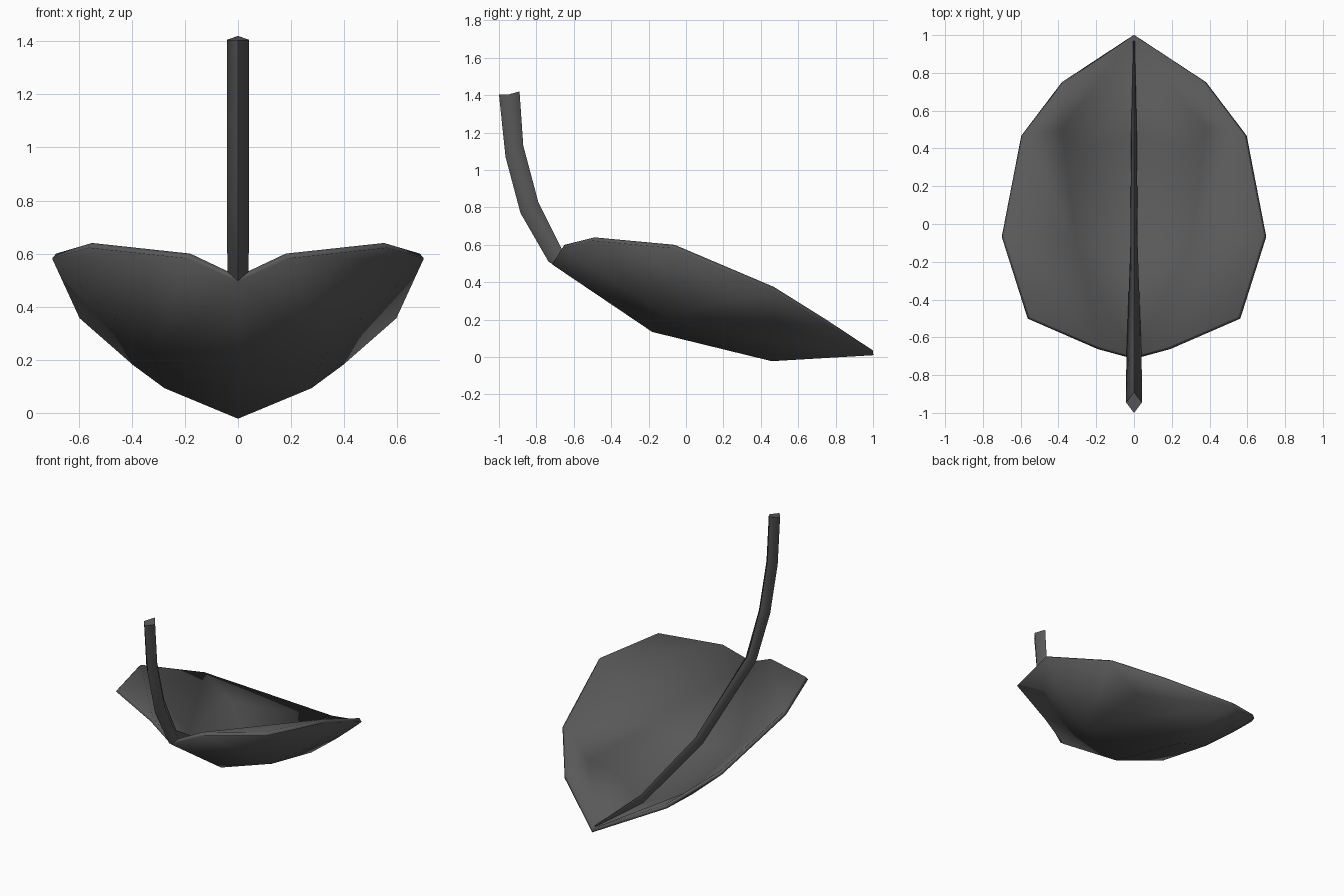
import bpy, bmesh

if "Cube" in bpy.data.objects:
    bpy.data.objects.remove(bpy.data.objects["Cube"])

mat = bpy.data.materials.new("dark_grey")
mat.diffuse_color = (0.1, 0.1, 0.1, 1)
mat.use_nodes = True
mat.node_tree.nodes["Principled BSDF"].inputs["Base Color"].default_value = mat.diffuse_color


def make_object(name, verts, faces, angle):
    mesh = bpy.data.meshes.new(name)
    mesh.from_pydata(verts, [], faces)
    bm = bmesh.new()
    bm.from_mesh(mesh)
    bmesh.ops.remove_doubles(bm, verts=bm.verts, dist=0.001)
    bmesh.ops.recalc_face_normals(bm, faces=bm.faces)
    if sum(f.normal.z for f in bm.faces) < -0.5:
        bmesh.ops.reverse_faces(bm, faces=bm.faces)
    bm.to_mesh(mesh)
    bm.free()
    mesh.materials.append(mat)
    ob = bpy.data.objects.new(name, mesh)
    bpy.context.collection.objects.link(ob)
    bpy.ops.object.select_all(action='DESELECT')
    ob.select_set(True)
    bpy.context.view_layer.objects.active = ob
    bpy.ops.object.shade_smooth_by_angle(angle=angle)
    return ob


# Leaf blade: rows from base to tip (centre, middle, edge)
half = [
    (0, -0.70, 0.515), (0.18, -0.65, 0.60), (0.55, -0.49, 0.64),
    (0, -0.17, 0.157), (0.31, -0.09, 0.235), (0.685, -0.06, 0.60),
    (0, 0.46, 0.003), (0.265, 0.39, 0.115), (0.58, 0.47, 0.375),
    (0.38, 0.50, 0.20), (0.37, 0.75, 0.20), (0, 1.0, 0.035),
]
faces = [(0, 1, 4, 3), (1, 2, 5, 4), (3, 4, 7, 6), (4, 5, 8), (4, 8, 9, 7),
         (6, 7, 11), (7, 9, 11), (9, 10, 11), (9, 8, 10)]
verts, polys = [], []
for s in (1, -1):
    o = len(verts)
    verts += [(x * s, y, z) for x, y, z in half]
    polys += [tuple(i + o for i in f) for f in faces]
leaf = make_object("leaf_blade", verts, polys, 1.2)
solid = leaf.modifiers.new("thickness", "SOLIDIFY")
solid.thickness = 0.025
solid.offset = -1

# Stem running on as a slim midrib: diamond (outer y, z, inner y, z, side y, z, half width)
path = [
    (-1.0, 1.405, -0.89, 1.42, -0.945, 1.405, 0.042),
    (-0.965, 1.07, -0.87, 1.13, -0.92, 1.10, 0.042),
    (-0.885, 0.77, -0.79, 0.83, -0.84, 0.80, 0.042),
    (-0.735, 0.51, -0.66, 0.57, -0.695, 0.535, 0.04),
    (-0.17, 0.155, -0.10, 0.23, -0.14, 0.19, 0.02),
    (0.46, 0.001, 0.48, 0.066, 0.47, 0.03, 0.015),
    (0.97, 0.035, 0.97, 0.045, 0.97, 0.04, 0.004),
]
verts, quads = [], []
for oy, oz, iy, iz, my, mz, w in path:
    verts += [(0, oy, oz), (w, my, mz), (0, iy, iz), (-w, my, mz)]
for r in range(len(path) - 1):
    for k in range(4):
        a, b = r * 4 + k, r * 4 + (k + 1) % 4
        quads.append((a, b, b + 4, a + 4))
n = len(verts)
quads += [(3, 2, 1, 0), (n - 4, n - 3, n - 2, n - 1)]
make_object("stem_and_midrib", verts, quads, 1.4)
